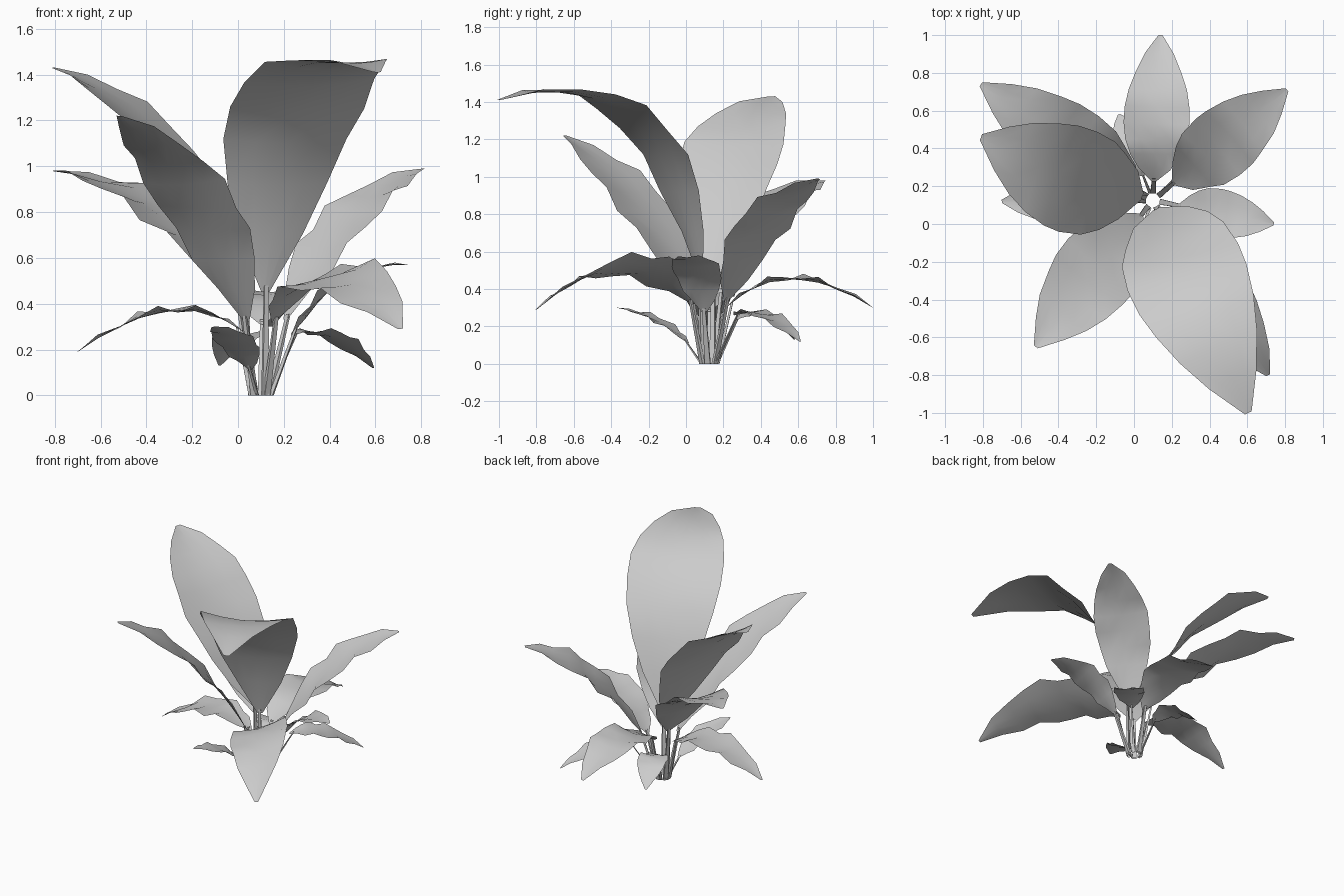
import bpy, bmesh, math
from mathutils import Vector

if "Cube" in bpy.data.objects:
    bpy.data.objects.remove(bpy.data.objects["Cube"])

CENTRE = Vector((0.1, 0.125, 0))
ROWS = 10
ACROSS = 5


def bezier(a, b, c, t):
    return a * (1 - t) ** 2 + b * 2 * t * (1 - t) + c * t ** 2


def outline(t):
    """Relative half width: rounded blade with a narrow foot and tip."""
    return max(0.06, math.sin(math.pi * t ** 0.95) ** 0.75) if 0 < t < 1 else 0.06


def finish(name, bm, smooth):
    for f in bm.faces:
        f.smooth = smooth
    me = bpy.data.meshes.new(name)
    bm.to_mesh(me)
    bm.free()
    bpy.context.collection.objects.link(bpy.data.objects.new(name, me))


def blade(name, a, b, c, half_width, roll, wave):
    """Leaf surface swept along its arching midrib, with a rippled rim."""
    bm = bmesh.new()
    side = Vector((a.y - c.y, c.x - a.x, 0)).normalized()
    rows = []
    for i in range(ROWS):
        t = i / (ROWS - 1)
        w = half_width * outline(t)
        tangent = (b - a) * (1 - t) + (c - b) * t
        up = tangent.cross(side).normalized()
        row = []
        for j in range(ACROSS):
            s = 2 * j / (ACROSS - 1) - 1
            ripple = wave * abs(s) * math.sin(i * 2.4 + (1.5 if s > 0 else 0))
            row.append(bm.verts.new(bezier(a, b, c, t) + side * s * w
                                    + up * w * (0.09 * s * s + roll * s + ripple)))
        rows.append(row)
    for r0, r1 in zip(rows, rows[1:]):
        for j in range(ACROSS - 1):
            bm.faces.new((r0[j], r0[j + 1], r1[j + 1], r1[j]))
    bm.normal_update()
    if sum(f.normal.z for f in bm.faces) < 0:
        bmesh.ops.reverse_faces(bm, faces=bm.faces)
    finish(name, bm, True)


def stalk(name, out, top, above, r):
    """Thin four-sided stalk from the crown to just inside the blade."""
    bm = bmesh.new()
    side = Vector((-out.y, out.x, 0))
    end = top + (above - top).normalized() * 0.03
    rings = []
    for p, k in ((CENTRE + out * 0.045, 1), (end, 0.6)):
        bar = [out * 0.6 + side, out * 0.6 - side, out * -0.6 - side, out * -0.6 + side]
        rings.append([bm.verts.new(p + d * r * k) for d in bar])
    for j in range(4):
        n = (j + 1) % 4
        bm.faces.new((rings[0][j], rings[0][n], rings[1][n], rings[1][j]))
    bmesh.ops.recalc_face_normals(bm, faces=bm.faces)
    finish(name, bm, False)


def leaf(name, radius, foot_z, arch_z, tip, half_width, bend=0.4, sway=0, roll=0, wave=0.12):
    """One leaf growing from the crown towards its tip."""
    c = Vector(tip)
    out = Vector((c.x - CENTRE.x, c.y - CENTRE.y, 0)).normalized()
    a = CENTRE + out * radius + Vector((0, 0, foot_z))
    b = a.lerp(c, bend) + Vector((-out.y, out.x, 0)) * sway
    b.z = arch_z
    blade(name + "_leaf", a, b, c, half_width, roll, wave)
    stalk(name + "_stalk", out, a, b, 0.015 if half_width > 0.12 else 0.008)


# upright leaves
leaf("tall_front", .05, .45, 1.67, (.605, -1, 1.41), .32, .2, wave=.05)
leaf("tall_left", .06, .45, 1.28, (-.81, .46, 1.43), .285, sway=.09, wave=.05)
leaf("tall_front_left", .1, .32, .97, (-.52, -.65, 1.22), .225, wave=.09)
leaf("back_left", .1, .38, .93, (-.81, .74, .98), .21)
leaf("back_right", .14, .33, .87, (.81, .71, .99), .19)

# arching leaves
leaf("back", .1, .31, .6, (.14, 1, .3), .175)
leaf("right", .14, .27, .58, (.74, 0, .57), .13)
leaf("front_right", .1, .32, .72, (.71, -.8, .29), .19, roll=.3)
leaf("left", .08, .28, .5, (-.7, .12, .19), .14, wave=.16)

# small low leaves
leaf("small_front", .12, .11, .26, (-.1, -.37, .3), .095)
leaf("low_back_right", .19, .26, .33, (.59, .61, .12), .105)
leaf("low_back", .14, .22, .34, (-.08, .58, .13), .1)
